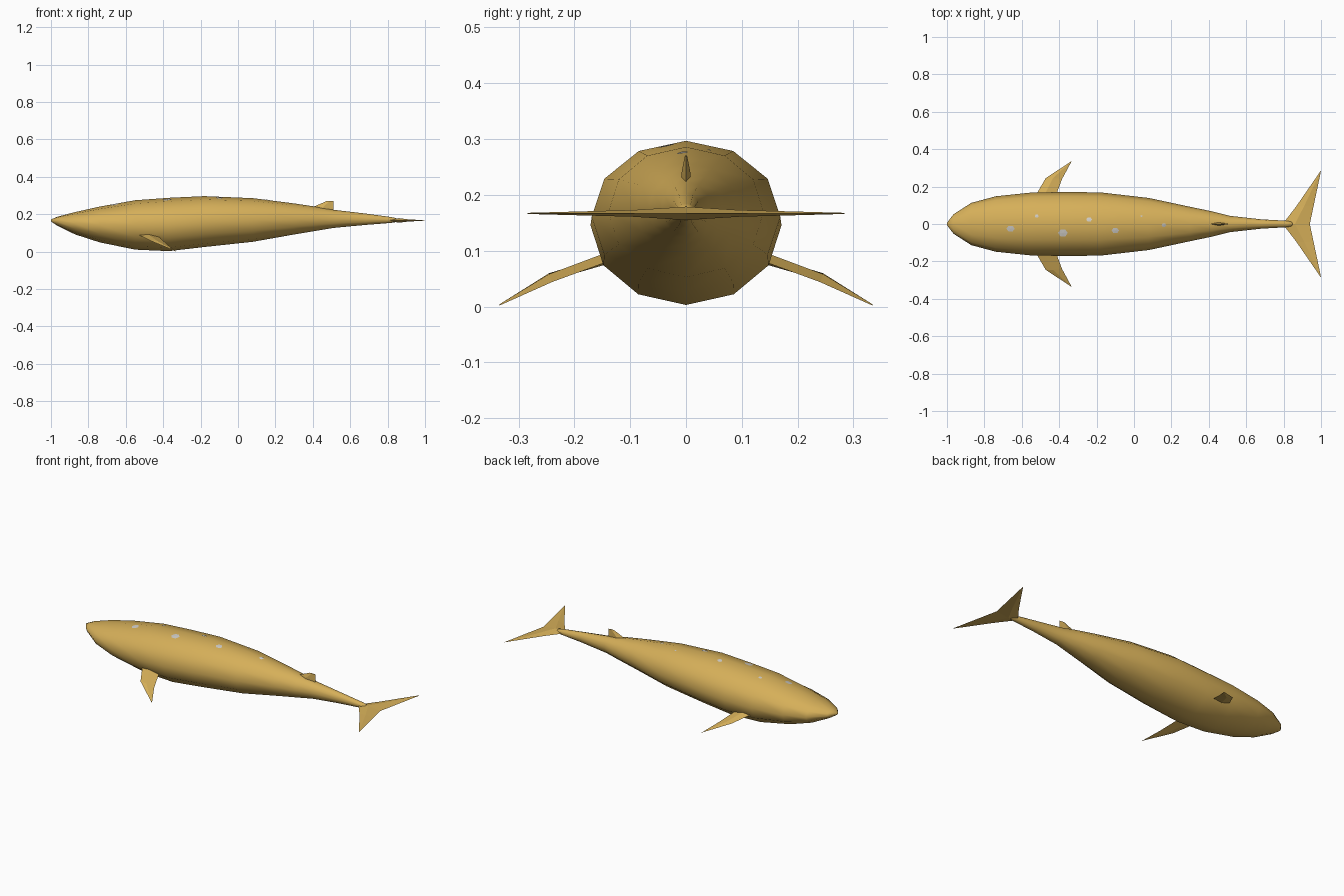
import bpy, bmesh, math
from mathutils import Vector
from mathutils.bvhtree import BVHTree

if "Cube" in bpy.data.objects:
    bpy.data.objects.remove(bpy.data.objects["Cube"])


def material(name, rgb):
    m = bpy.data.materials.new(name)
    m.diffuse_color = (*rgb, 1)
    m.use_nodes = True
    m.node_tree.nodes["Principled BSDF"].inputs["Base Color"].default_value = m.diffuse_color
    return m


GOLD = material("golden skin", (0.67, 0.43, 0.10))
PALE = material("pale grey spots", (0.62, 0.60, 0.56))


def finish(bm, name, mat, smooth=False):
    bmesh.ops.recalc_face_normals(bm, faces=bm.faces[:])
    me = bpy.data.meshes.new(name)
    bm.to_mesh(me)
    me.materials.append(mat)
    for p in me.polygons:
        p.use_smooth = smooth
    ob = bpy.data.objects.new(name, me)
    bpy.context.collection.objects.link(ob)
    return ob


def loft(bm, rings):
    loops = [[bm.verts.new(p) for p in r] for r in rings]
    for a, b in zip(loops, loops[1:]):
        n = len(a)
        for i in range(n):
            bm.faces.new((a[i], a[(i + 1) % n], b[(i + 1) % n], b[i]))
    bm.faces.new(loops[0])
    bm.faces.new(loops[-1])


# Body: twelve-sided rings given as x, half width, bottom z, top z
STATIONS = [
    (-1.0, 0.006, 0.162, 0.172), (-0.965, 0.052, 0.138, 0.187),
    (-0.87, 0.113, 0.092, 0.212), (-0.74, 0.148, 0.050, 0.241),
    (-0.55, 0.168, 0.011, 0.275), (-0.37, 0.171, 0.003, 0.288),
    (-0.18, 0.169, 0.025, 0.297), (0.08, 0.139, 0.053, 0.286),
    (0.30, 0.092, 0.092, 0.258), (0.42, 0.067, 0.112, 0.240),
    (0.51, 0.044, 0.127, 0.224), (0.68, 0.025, 0.143, 0.204),
    (0.82, 0.017, 0.154, 0.185), (0.843, 0.013, 0.158, 0.180),
    (0.85, 0.005, 0.165, 0.173),
]
bm = bmesh.new()
rings = []
for x, w, lo, hi in STATIONS:
    c, h = (lo + hi) / 2, (hi - lo) / 2
    rings.append([(x, w * math.cos(k * math.pi / 6), c + h * math.sin(k * math.pi / 6))
                  for k in range(12)])
loft(bm, rings)
bmesh.ops.recalc_face_normals(bm, faces=bm.faces[:])
skin = BVHTree.FromBMesh(bm)
finish(bm, "body", GOLD, smooth=True)


# Fins: diamond sections between a leading and a trailing point
def fin(name, sections, across):
    bm = bmesh.new()
    across = Vector(across).normalized()
    rings = []
    for lead, trail, thick in sections:
        lead, trail = Vector(lead), Vector(trail)
        mid = lead.lerp(trail, 0.45)
        rings.append([lead, mid + across * thick / 2, trail, mid - across * thick / 2])
    loft(bm, rings)
    finish(bm, name, GOLD)


for side, label in ((-1, "near"), (1, "far")):
    fin("flipper_" + label, [
        ((-0.545, side * 0.12, 0.098), (-0.43, side * 0.12, 0.088), 0.022),
        ((-0.472, side * 0.245, 0.060), (-0.385, side * 0.240, 0.044), 0.012),
        ((-0.337, side * 0.334, 0.004), (-0.334, side * 0.334, 0.002), 0.002),
    ], (0, side * 0.45, 0.9))

fin("tail_flukes", [
    ((0.998, -0.284, 0.167), (1.0, -0.284, 0.167), 0.002),
    ((0.868, -0.095, 0.167), (0.960, -0.095, 0.167), 0.012),
    ((0.795, 0, 0.167), (0.94, 0, 0.167), 0.024),
    ((0.868, 0.095, 0.167), (0.960, 0.095, 0.167), 0.012),
    ((0.998, 0.284, 0.167), (1.0, 0.284, 0.167), 0.002),
], (0, 0, 1))

fin("dorsal_fin", [
    ((0.38, 0, 0.215), (0.51, 0, 0.205), 0.018),
    ((0.41, 0, 0.243), (0.51, 0, 0.235), 0.016),
    ((0.475, 0, 0.271), (0.511, 0, 0.270), 0.004),
], (0, 1, 0))

# Back spots: thin plates laid on the skin
SPOTS = [(-0.66, -0.025, 0.022), (-0.52, 0.042, 0.011), (-0.38, -0.048, 0.026),
         (-0.24, 0.024, 0.016), (-0.10, -0.035, 0.020), (0.04, 0.042, 0.006),
         (0.16, -0.006, 0.013)]
bm = bmesh.new()
for x, y, r in SPOTS:
    def drop(px, py, lift):
        hit = skin.ray_cast(Vector((px, py, 1)), Vector((0, 0, -1)))[0]
        return bm.verts.new((px, py, hit.z + lift))
    top = drop(x, y, 0.003)
    rim = [drop(x + r * math.cos(k * math.pi / 3), y + 0.8 * r * math.sin(k * math.pi / 3), 0.002)
           for k in range(6)]
    for k in range(6):
        bm.faces.new((top, rim[k], rim[(k + 1) % 6]))
finish(bm, "back_spots", PALE)
for p in bpy.data.meshes["back_spots"].polygons:
    if p.normal.z < 0:
        p.flip()
